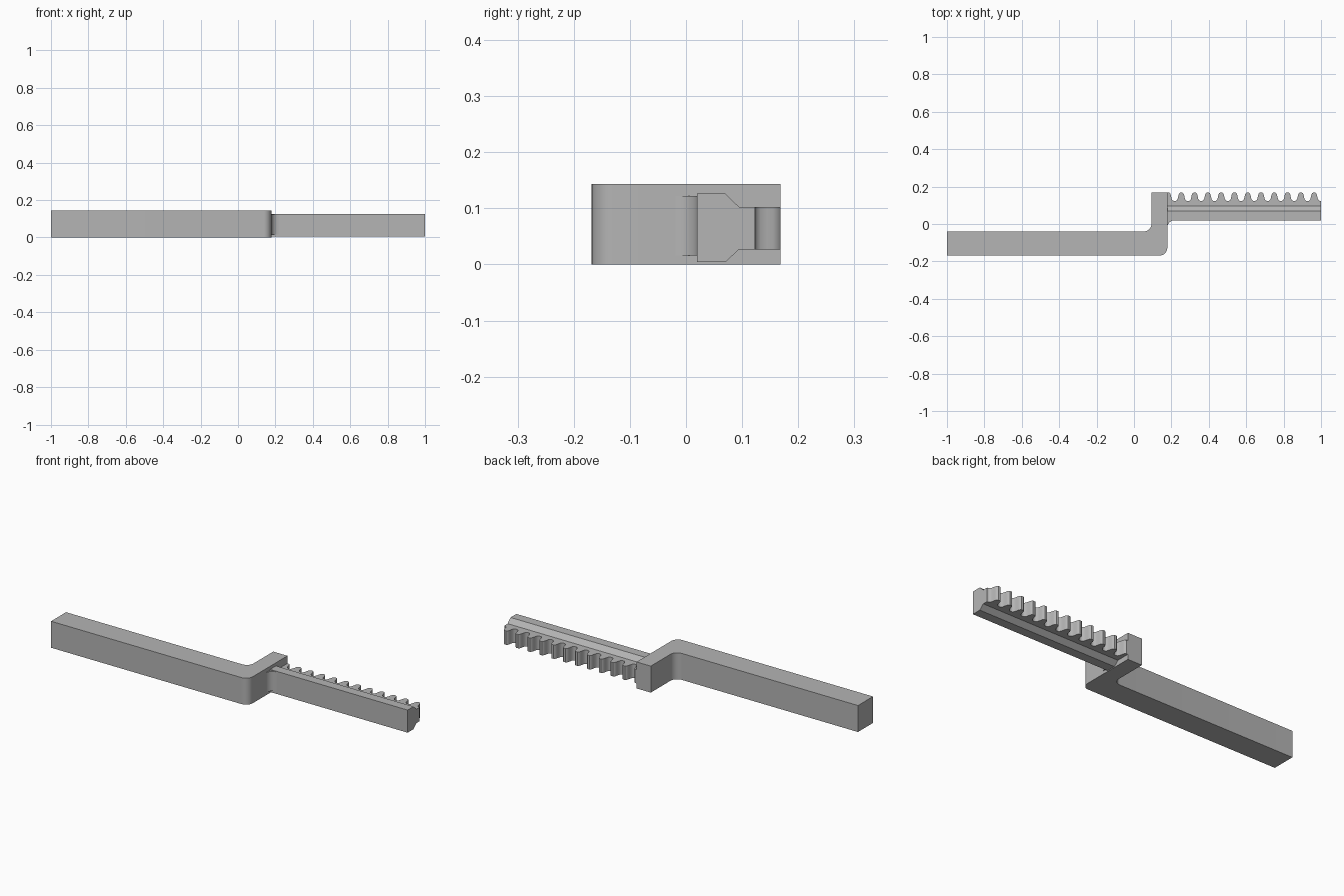
import bpy
import bmesh
from math import cos, sin, pi, radians
from mathutils import Matrix, Vector

cube = bpy.data.objects.get("Cube")
if cube:
    bpy.data.objects.remove(cube, do_unlink=True)

grey = bpy.data.materials.new("plain grey")
grey.use_nodes = True
colour = (0.46, 0.46, 0.46, 1)
grey.diffuse_color = colour
grey.node_tree.nodes["Principled BSDF"].inputs["Base Color"].default_value = colour


def arc(cx, cy, r, start, end, steps=10):
    """Points on a circular arc, angles in degrees."""
    angles = [radians(start + (end - start) * i / steps) for i in range(steps + 1)]
    return [(cx + r * cos(a), cy + r * sin(a)) for a in angles]


def extrude(name, outline, low, high, axis="z"):
    """Extrude an (x, y) outline along z, or a (y, z) outline along x."""
    bm = bmesh.new()
    place = (lambda p: (p[0], p[1], low)) if axis == "z" else (lambda p: (low, *p))
    step = Vector((0, 0, high - low)) if axis == "z" else Vector((high - low, 0, 0))
    face = bm.faces.new([bm.verts.new(place(p)) for p in outline])
    moved = bmesh.ops.extrude_face_region(bm, geom=[face], use_keep_orig=True)["geom"]
    bmesh.ops.translate(bm, vec=step, verts=[v for v in moved if isinstance(v, bmesh.types.BMVert)])
    bmesh.ops.recalc_face_normals(bm, faces=bm.faces)
    mesh = bpy.data.meshes.new(name)
    bm.to_mesh(mesh)
    bm.free()
    mesh.materials.append(grey)
    obj = bpy.data.objects.new(name, mesh)
    bpy.context.collection.objects.link(obj)
    bpy.ops.object.select_all(action="DESELECT")
    obj.select_set(True)
    bpy.context.view_layer.objects.active = obj
    bpy.ops.object.shade_smooth_by_angle(angle=radians(30))
    return obj


POST_X, END_X = 0.178, 1.0
SIDE, R = 0.168, 0.04

# Cranked handle: long arm and upright post with rounded bends
handle = [(-1, -SIDE)]
handle += arc(POST_X - R, -SIDE + R, R, -90, 0)
handle += [(POST_X, SIDE), (0.093, SIDE)]
handle += arc(0.093 - R, 0, R, 0, -90)
handle += [(-1, -0.04)]
extrude("cranked_handle", handle, 0, 0.143)

# Rack bar with tapered back
bar = [(0.02, 0.004), (0.07, 0.004), (0.095, 0.027),
       (0.095, 0.102), (0.07, 0.126), (0.02, 0.126)]
extrude("rack_bar", bar, POST_X, END_X, "x")

# Toothed strip: rounded teeth at even pitch, the first one half hidden by the post
ROOT, PITCH, COUNT = 0.123, 0.071, 12
half_tooth = [(-0.031, ROOT), (-0.025, 0.126), (-0.020, 0.133), (-0.017, 0.145),
              (-0.015, 0.155), (-0.012, 0.163), (-0.006, SIDE)]
tooth = half_tooth + [(-x, y) for x, y in reversed(half_tooth)]
strip = [(POST_X, 0.095)]
for i in range(COUNT):
    centre = 0.182 + i * PITCH
    points = [(centre + x, y) for x, y in tooth]
    if i == 0:
        points = [(POST_X, SIDE)] + [p for p in points if p[0] > POST_X]
    strip += points
strip += [(END_X, ROOT), (END_X, 0.095)]
extrude("rack_teeth", strip, 0.027, 0.102)

# Concave fillet where the bar meets the post
fillet = [(POST_X, 0.02)] + arc(POST_X + R, 0.02 - R, R, 180, 90)
extrude("bar_fillet", fillet, 0.016, 0.122)
